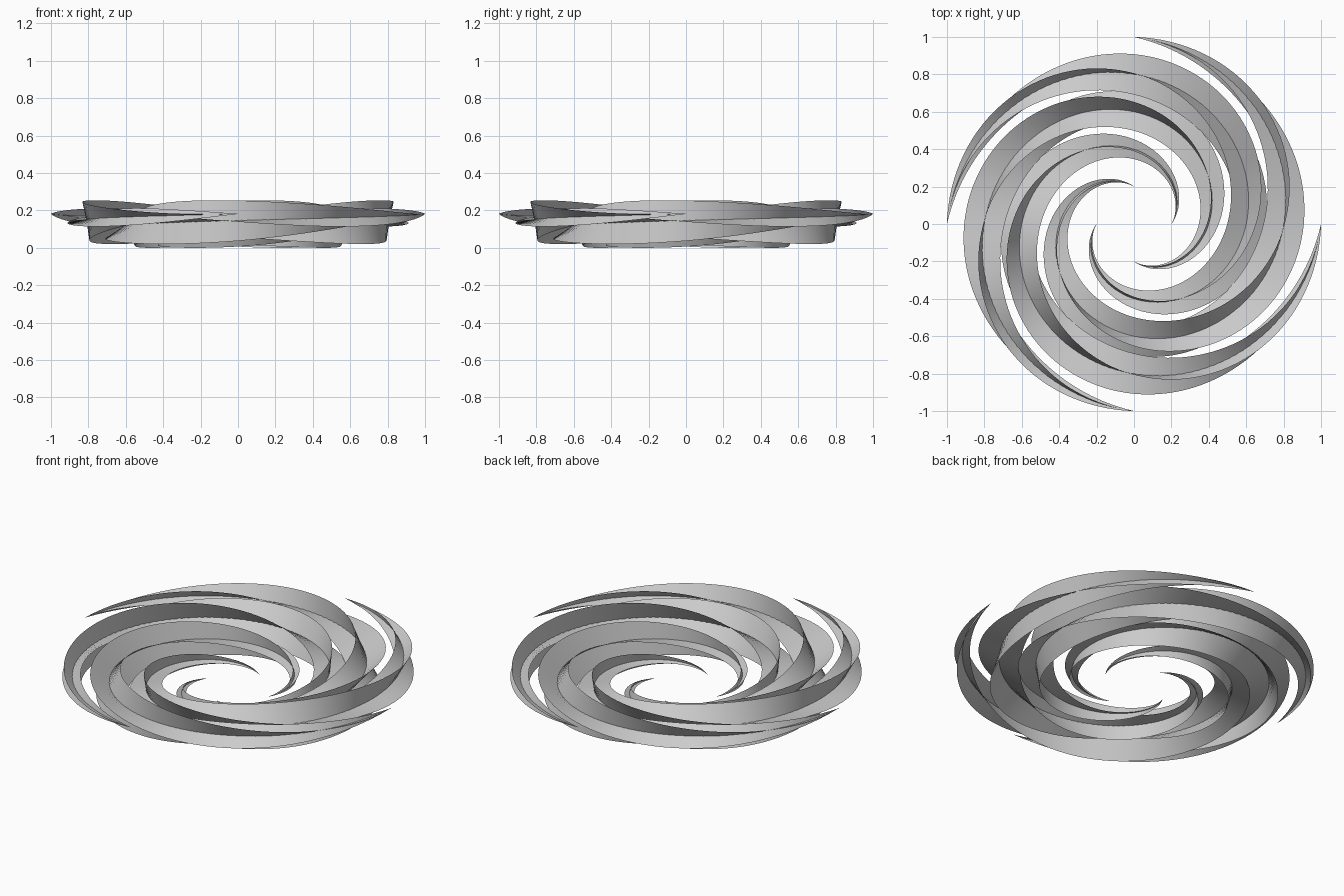
import bpy, bmesh
from math import sin, cos, pi, radians

if "Cube" in bpy.data.objects:
    bpy.data.objects.remove(bpy.data.objects["Cube"])

STEPS = 128
ARMS = 4
R_IN, R_OUT = 0.2, 1.0
Z_IN, Z_OUT = 0.03, 0.176


def section(t):
    """Centre radius, centre height, half width and twist of the arm at t."""
    r = R_IN + (R_OUT - R_IN) * t
    z = Z_IN + (Z_OUT - Z_IN) * t
    return r, z, 0.19 * r * sin(pi * t) + 0.0005, radians(210 * t * t - 25)


def add_ribbon(bm, start, phase):
    """One thin ribbon twisting along a one-turn spiral."""
    previous = None
    for i in range(STEPS + 1):
        t = i / STEPS
        r, z, w, twist = section(t)
        a = start + 2 * pi * t
        twist += phase
        pair = []
        for side in (1, -1):
            rr = r + side * w * sin(twist)
            zz = z + side * w * cos(twist)
            pair.append(bm.verts.new((rr * cos(a), rr * sin(a), zz)))
        if previous:
            bm.faces.new((previous[0], previous[1], pair[1], pair[0]))
        previous = pair


# Four spiral arms, each two crossed ribbons
arms = []
for k in range(ARMS):
    bm = bmesh.new()
    for phase in (0, pi / 2):
        add_ribbon(bm, k * 2 * pi / ARMS, phase)
    mesh = bpy.data.meshes.new(f"spiral_arm_{k + 1}")
    bm.to_mesh(mesh)
    bm.free()
    mesh.shade_smooth()
    arm = bpy.data.objects.new(f"spiral_arm_{k + 1}", mesh)
    bpy.context.collection.objects.link(arm)
    arms.append(arm)

# Rest the lowest edge on the floor
low = min(v.co.z for arm in arms for v in arm.data.vertices)
for arm in arms:
    for v in arm.data.vertices:
        v.co.z -= low
